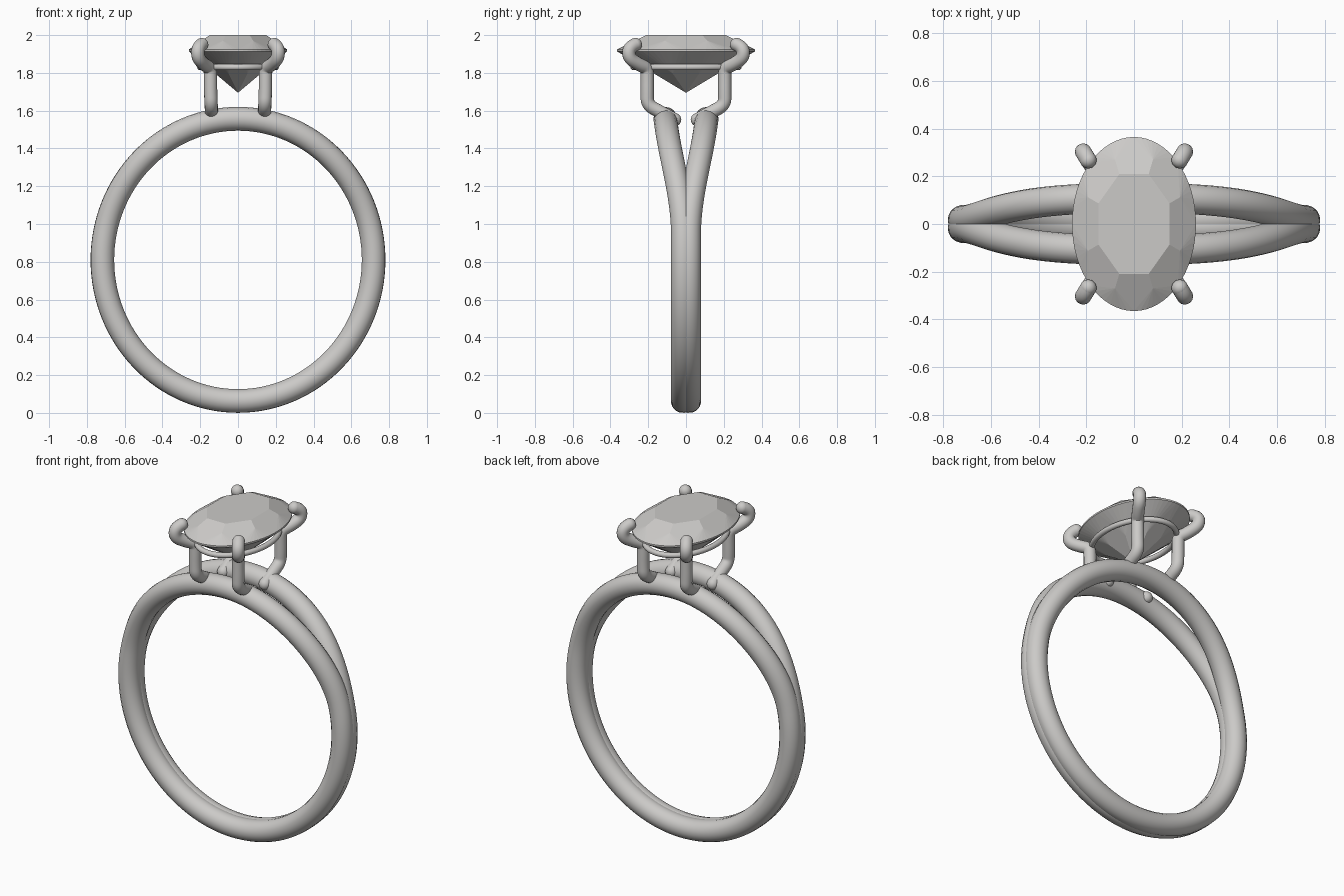
import bpy, bmesh, math
from mathutils import Vector

cube = bpy.data.objects.get("Cube")
if cube:
    bpy.data.objects.remove(cube)


def make_material(name, rgb):
    mat = bpy.data.materials.new(name)
    mat.use_nodes = True
    color = (*rgb, 1.0)
    mat.diffuse_color = color
    mat.node_tree.nodes["Principled BSDF"].inputs["Base Color"].default_value = color
    return mat


silver = make_material("silver grey", (0.6, 0.59, 0.575))


def select_only(obj):
    bpy.ops.object.select_all(action='DESELECT')
    obj.select_set(True)
    bpy.context.view_layer.objects.active = obj


def tube(name, points, radius, cyclic=False, kind='POLY', mirror=(False, False)):
    """Sweep a round section along a path, then mirror it."""
    curve = bpy.data.curves.new(name, 'CURVE')
    curve.dimensions = '3D'
    curve.bevel_depth = radius
    curve.bevel_resolution = 6
    curve.resolution_u = 8
    spline = curve.splines.new(kind)
    spline.points.add(len(points) - 1)
    for p, co in zip(spline.points, points):
        p.co = (*co, 1)
    spline.use_cyclic_u = cyclic
    if kind == 'NURBS':
        spline.order_u = 3
        spline.use_endpoint_u = True
    obj = bpy.data.objects.new(name, curve)
    bpy.context.collection.objects.link(obj)
    select_only(obj)
    bpy.ops.object.convert(target='MESH')
    obj = bpy.context.object
    mesh = obj.data
    bm = bmesh.new()
    bm.from_mesh(mesh)
    if not cyclic:  # round ends
        for end in (points[0], points[-1]):
            ball = bmesh.ops.create_uvsphere(bm, u_segments=20, v_segments=12, radius=radius)
            bmesh.ops.translate(bm, verts=ball["verts"], vec=Vector(end))
    for f in bm.faces:
        f.smooth = True
    bm.to_mesh(mesh)
    bm.free()
    mesh.materials.clear()
    mesh.materials.append(silver)
    if any(mirror):
        mod = obj.modifiers.new("mirror", 'MIRROR')
        mod.use_axis = (*mirror, False)
        mod.use_mirror_merge = False
    return obj


# Split band: two strands, merged at the bottom and parted at the top
def strand_point(i, n):
    a = math.tau * i / n
    z = 0.81 + 0.747 * math.cos(a)
    t = min(max((z - 0.95) / 0.73, 0), 1)
    return (0.718 * math.sin(a), 0.017 + 0.1 * t * t * (3 - 2 * t), z)


tube("split_band", [strand_point(i, 128) for i in range(128)], 0.063,
     cyclic=True, mirror=(False, True))

# Four prongs holding the stone
tube("prongs", [(0.14, 0.06, 1.552), (0.14, 0.13, 1.59), (0.142, 0.205, 1.63),
                (0.145, 0.205, 1.7), (0.145, 0.205, 1.77), (0.147, 0.205, 1.825),
                (0.18, 0.25, 1.845), (0.213, 0.303, 1.88), (0.213, 0.303, 1.935),
                (0.192, 0.268, 1.95)],
     0.035, kind='NURBS', mirror=(True, True))

# Oval gallery rail under the stone
tube("gallery_rail", [(0.2 * math.cos(math.tau * i / 64), 0.278 * math.sin(math.tau * i / 64), 1.83)
                      for i in range(64)], 0.016, cyclic=True)

# Oval faceted stone
STEPS = 8   # girdle segments per main facet
bm = bmesh.new()


def oval_ring(count, scale, z, offset=0.0):
    return [bm.verts.new((0.26 * scale * math.cos(math.tau * (i + offset) / count),
                          0.365 * scale * math.sin(math.tau * (i + offset) / count), z))
            for i in range(count)]


table = oval_ring(8, 0.62, 2.0, 0.5)
crown = oval_ring(8, 0.8, 1.971, 0.5)
girdle_top = oval_ring(8 * STEPS, 1.0, 1.924)
girdle_low = oval_ring(8 * STEPS, 1.0, 1.914)
pavilion = oval_ring(8, 0.5, 1.796, 0.5)
culet = bm.verts.new((0, 0, 1.695))

bm.faces.new(table)
for i in range(8):
    tip, j = i * STEPS, i - 1
    # main facets of crown and pavilion
    bm.faces.new((table[j], crown[j], girdle_top[tip], crown[i], table[i]))
    bm.faces.new((culet, pavilion[i], girdle_low[tip], pavilion[j]))
    # fans between the mains, and the girdle edge
    for k in range(STEPS):
        a, b = tip + k, (tip + k + 1) % (8 * STEPS)
        bm.faces.new((crown[i], girdle_top[a], girdle_top[b]))
        bm.faces.new((pavilion[i], girdle_low[b], girdle_low[a]))
        bm.faces.new((girdle_top[a], girdle_low[a], girdle_low[b], girdle_top[b]))
bmesh.ops.recalc_face_normals(bm, faces=bm.faces)
mesh = bpy.data.meshes.new("oval_stone")
bm.to_mesh(mesh)
bm.free()
mesh.materials.append(silver)
bpy.context.collection.objects.link(bpy.data.objects.new("oval_stone", mesh))
